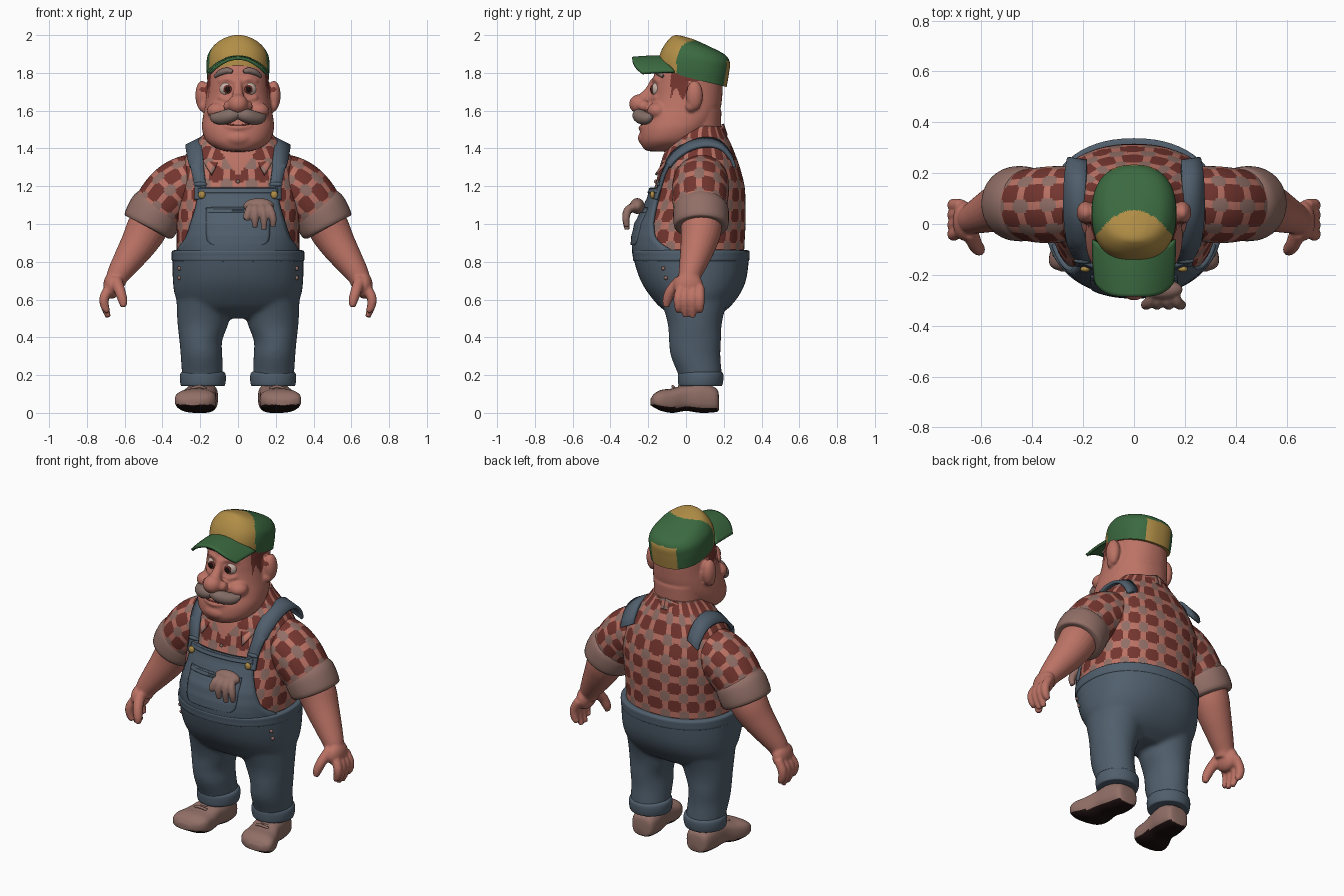
import bpy, bmesh, math
from mathutils import Vector

if "Cube" in bpy.data.objects:
    bpy.data.objects.remove(bpy.data.objects["Cube"])


def material(name, *rgb):
    m = bpy.data.materials.new(name)
    m.use_nodes = True
    m.diffuse_color = (*rgb, 1)
    m.node_tree.nodes["Principled BSDF"].inputs["Base Color"].default_value = (*rgb, 1)
    return m


skin = material("skin", .5, .17, .13)
rust = material("rust_red", .175, .036, .028)
taupe = material("taupe", .285, .16, .135)
denim = material("denim", .08, .114, .152)
green = material("green", .043, .142, .051)
yellow = material("mustard", .44, .27, .062)
grey = material("grey_hair", .23, .155, .135)
black = material("black", .012, .005, .005)
white = material("eye_white", .56, .43, .38)


# ---------- helpers ----------
def paint(ob, mats, rule):
    ob.data.materials.clear()
    for m in mats:
        ob.data.materials.append(m)
    for p in ob.data.polygons:
        p.material_index = rule(p)


def build(name, verts, faces, *mats):
    me = bpy.data.meshes.new(name)
    me.from_pydata(verts, [], faces)
    for m in mats:
        me.materials.append(m)
    bm = bmesh.new()
    bm.from_mesh(me)
    bmesh.ops.recalc_face_normals(bm, faces=bm.faces)
    bm.to_mesh(me)
    bm.free()
    ob = bpy.data.objects.new(name, me)
    bpy.context.collection.objects.link(ob)
    return ob


def loft(name, rings, *mats, rule=None, closed=True):
    n, m = len(rings[0]), len(rings)
    cols = n if closed else n - 1
    quads = [(i * n + j, i * n + (j + 1) % n, (i + 1) * n + (j + 1) % n, (i + 1) * n + j)
             for i in range(m - 1) for j in range(cols)]
    caps = [tuple(range(n)), tuple(range((m - 1) * n, m * n))] if closed else []
    ob = build(name, [p for r in rings for p in r], quads + caps, *mats)
    if rule:
        for k in range(len(quads)):
            p = ob.data.polygons[k]
            p.material_index = rule(p, (k % cols) / cols, (k // cols) / (m - 1))
    return ob


def resample(rows, k):
    """Smooth curve through rows of numbers, k steps per span."""
    out, top = [], len(rows) - 1
    for i in range(top):
        a, b, c, d = rows[max(i - 1, 0)], rows[i], rows[i + 1], rows[min(i + 2, top)]
        for s in range(k):
            t = s / k
            out.append([q + t / 2 * (r - p + t * (2 * p - 5 * q + 4 * r - w + t * (3 * (q - r) + w - p)))
                        for p, q, r, w in zip(a, b, c, d)])
    return out + [list(rows[-1])]


def power(v, e):
    return math.copysign(abs(v) ** e, v)


def oval(n, e):
    angles = [2 * math.pi * j / n for j in range(n)]
    return [(power(math.cos(a), e), power(math.sin(a), e)) for a in angles]


def stack(rows, n=48, k=6, e=.9):
    """Rows of height, half width, front, back."""
    return [[(hx * c, (f + b) / 2 + (b - f) / 2 * s, z) for c, s in oval(n, e)]
            for z, hx, f, b in resample(rows, k)]


def front(rows, x, z, e=.9):
    fine = resample(rows, 8)
    _, hx, f, b = min(fine, key=lambda r: abs(r[0] - z))
    c = min(abs(x) / hx, .99) ** (1 / e)
    return (f + b) / 2 - (b - f) / 2 * (1 - c * c) ** (e / 2)


def tube(name, rows, mat, n=14, k=5, rule=None, extra=()):
    """Rows of x, y, z, radius."""
    pts = resample(rows, k)
    P = [Vector(p[:3]) for p in pts]
    ref = Vector((0, 1, 0)) if abs((P[-1] - P[0]).normalized().y) < .8 else Vector((1, 0, 0))
    rings = []
    for i, p in enumerate(P):
        t = (P[min(i + 1, len(P) - 1)] - P[max(i - 1, 0)]).normalized()
        a = t.cross(ref).normalized()
        b = t.cross(a)
        rings.append([p + (a * c + b * s) * pts[i][3] for c, s in oval(n, 1)])
    return loft(name, rings, mat, *extra, rule=rule)


def ball(name, loc, size, mat):
    rings = [[(loc[0] + size[0] * math.sin(t) * c, loc[1] + size[1] * math.sin(t) * s, loc[2] + size[2] * math.cos(t))
              for c, s in oval(24, 1)] for t in [math.pi * (i + .1) / 14.2 for i in range(15)]]
    return loft(name, rings, mat)


def mirror(ob):
    mod = ob.modifiers.new("Mirror", 'MIRROR')
    mod.use_mirror_merge = False
    return ob


def thicken(ob, t):
    mod = ob.modifiers.new("Solidify", 'SOLIDIFY')
    mod.thickness, mod.offset = t, 0
    return ob


def fuse(name, parts, voxel, mat, soft=5):
    bpy.ops.object.select_all(action='DESELECT')
    for p in parts:
        p.select_set(True)
    ob = bpy.context.view_layer.objects.active = parts[0]
    bpy.ops.object.join()
    r = ob.modifiers.new("Remesh", 'REMESH')
    r.mode, r.voxel_size = 'VOXEL', voxel
    s = ob.modifiers.new("Smooth", 'SMOOTH')
    s.iterations = soft
    for m in (r, s):
        bpy.ops.object.modifier_apply(modifier=m.name)
    ob.name = name
    paint(ob, [mat], lambda p: 0)
    return ob


def plaid(a, b):
    def blob(u, v):
        return (abs((u % 1) - .5) ** 3 + abs((v % 1) - .5) ** 3) ** (1 / 3)
    return 1 if blob(a, b) < .36 else 2 if blob(a + .5, b + .5) < .27 else 0


# ---------- shirt ----------
torso = [(.8, .325, -.255, .305), (.9, .325, -.265, .31), (1, .325, -.245, .315), (1.1, .33, -.2, .315),
         (1.2, .33, -.165, .31), (1.3, .31, -.14, .285), (1.37, .275, -.118, .26), (1.43, .225, -.09, .235),
         (1.48, .18, -.07, .21), (1.52, .15, -.03, .19)]
loft("shirt_body", stack(torso, 180, 10), skin, rust, taupe,
     rule=lambda p, u, v: 0 if p.center.y < 0 and abs(p.center.x) < (p.center.z - 1.25) * .7
     else plaid(u * 18, p.center.z / .11))
mirror(tube("sleeve", [(.19, .09, 1.25, .13), (.27, .08, 1.215, .148), (.345, .075, 1.165, .15), (.415, .075, 1.085, .141),
                       (.47, .08, 1, .123)], skin, 90, 12,
            lambda p, u, v: plaid(u * 9, v * 4), (rust, taupe)))
mirror(tube("sleeve_cuff", [(.415, .078, 1.1, .12), (.422, .078, 1.09, .142), (.445, .08, 1.045, .148),
                            (.472, .08, .99, .143), (.476, .08, .982, .12)], taupe, 32, 3))
collar = []
for i in range(25):
    t = i / 24
    a = t * 2.75
    x, y, z = .165 * math.sin(a), .06 + .135 * math.cos(a), 1.53 - .13 * t
    flare = .022 + .06 * t ** 4
    collar.append([(x + flare * w * math.sin(a * .7), y + (.02 - .115 * t) * w, z - w * (.06 + .08 * t ** 3))
                   for w in [j / 8 for j in range(9)]])
thicken(mirror(loft("collar", collar, skin, rust, taupe, closed=False,
                    rule=lambda p, u, v: plaid(v * 5, u * 1.2))), .012)
ball("shirt_button", (0, front(torso, 0, 1.225) - .004, 1.225), (.01, .008, .01), taupe)

# ---------- overalls ----------
hips = [(.5, .19, -.03, .14), (.55, .295, -.125, .22), (.62, .333, -.19, .28), (.7, .345, -.24, .317),
        (.8, .347, -.274, .332), (.862, .345, -.282, .333)]
legs = [(.66, .16, .165, -.16, .25), (.54, .178, .146, -.115, .205), (.46, .187, .132, -.095, .188), (.38, .197, .113, -.09, .185),
        (.3, .193, .11, -.08, .182), (.2, .188, .108, -.04, .19), (.15, .186, .1, -.03, .185)]
parts = [loft("hips", stack(hips), denim)]
for s in (-1, 1):
    rings = stack([(z, hx, f, b) for z, cx, hx, f, b in legs], e=1)
    centres = resample([(l[1],) for l in legs], 6)
    parts.append(loft("leg", [[(x + s * c[0], y, z) for x, y, z in r] for r, c in zip(rings, centres)], denim))
fuse("overall_trousers", parts, .012, denim, 6)
cuff = [(.142, .1, -.02, .175), (.145, .116, -.038, .191), (.18, .122, -.043, .198), (.21, .118, -.04, .195), (.222, .1, -.02, .175)]
mirror(loft("trouser_cuff", [[(x + .186, y, z) for x, y, z in r] for r in stack(cuff, e=1)], denim))
band = [(.8, .335, -.26, .32), (.806, .35, -.279, .334), (.83, .351, -.282, .336), (.856, .35, -.285, .336), (.862, .335, -.27, .32)]
loft("waistband", stack(band, 64, 3), denim)


def plate(name, widths, lift, thick, mat):
    """Panel following the chest; widths are rows of height, half width."""
    grid = [[(w * u / 12, front(torso, w * u / 12, z) - lift, z) for u in range(-12, 13)]
            for z, w in resample(widths, 6)]
    return thicken(loft(name, grid, mat, closed=False), thick)


plate("bib", [(.82, .325), (.87, .31), (.93, .27), (1.02, .24), (1.1, .218), (1.19, .205)], .011, .022, denim)
plate("bib_hem", [(1.165, .207), (1.19, .206)], .015, .024, denim)
plate("bib_pocket", [(.888, .12), (.9, .15), (.93, .165), (1.02, .168), (1.085, .168)], .022, .012, denim)
plate("pocket_hem", [(1.06, .168), (1.085, .169)], .026, .012, denim)
path = [(.2, front(torso, .2, z) - .014, z, .03) for z in (1.13, 1.2)]
path += [(.213, front(torso, .213, 1.28) - .014, 1.28, .034), (.225, -.065, 1.355, .038), (.232, .02, 1.415, .041),
         (.233, .11, 1.433, .041), (.23, .185, 1.415, .041), (.225, .235, 1.36, .04), (.223, .25, 1.32, .038)]
strap = [[(x + w * c, y + w * c * .15, z - w * c * (.5 if w > .036 else 0)) for c in (-1, 0, 1)]
         for x, y, z, w in resample(path, 6)]
thicken(mirror(loft("shoulder_strap", strap, denim, closed=False)), .018)
mirror(ball("strap_buckle", (.2, front(torso, .2, 1.21) - .022, 1.21), (.036, .012, .012), denim))
mirror(ball("bib_button", (.192, front(torso, .19, 1.155) - .032, 1.155), (.019, .012, .021), yellow))
for z in (.765, .715):
    mirror(ball("side_button", (.31, front(hips, .31, z) - .002, z), (.011, .01, .011), taupe))

# ---------- glove hanging from the pocket ----------
parts = [ball("palm", (.11, -.258, 1.095), (.082, .04, .042), taupe)]
for x, tip, z in ((.075, .045, 1.035), (.095, .09, .982), (.125, .137, .97), (.155, .185, .985)):
    parts.append(tube("finger", [(x, -.265, 1.1, .018), ((x + tip) / 2, -.306, 1.075, .022),
                                 (tip, -.318, 1.03, .02), (tip, -.312, z, .014)], taupe))
fuse("pocket_glove", parts, .006, taupe, 3)

# ---------- arms and hands ----------
parts = [tube("forearm", [(.44, .08, 1.06, .11), (.485, .08, .97, .108), (.53, .065, .89, .095), (.59, .04, .8, .076),
                          (.635, .02, .73, .06), (.65, .01, .68, .05)], skin, 24),
         ball("palm", (.667, .012, .675), (.046, .078, .07), skin),
         tube("thumb", [(.645, -.03, .7, .032), (.625, -.08, .645, .029), (.61, -.1, .595, .025),
                        (.606, -.105, .56, .015)], skin)]
for y, z in ((-.04, .535), (-.003, .508), (.036, .506), (.074, .535)):
    parts.append(tube("finger", [(.678, y * .85 + .01, .67, .025), (.708, y, .61, .026), (.704, y, .56, .022),
                                 (.686, y, z, .014)], skin))
mirror(fuse("arm_and_hand", parts, .007, skin, 3))

# ---------- shoes ----------
shoe = [(.175, .185, .03, .085, .02), (.16, .185, .068, .13, .005), (.08, .19, .084, .16, 0), (0, .2, .086, .15, .01),
        (-.07, .215, .1, .13, .0), (-.13, .226, .108, .122, .01), (-.168, .236, .09, .102, .028), (-.187, .24, .045, .075, .04)]
mirror(loft("shoe", [[(cx + w * c, y, (t + b) / 2 + (t - b) / 2 * s) for c, s in oval(32, .7)]
                     for y, cx, w, t, b in resample(shoe, 5)], taupe, black,
            rule=lambda p, u, v: int(p.normal.z < -.5)))
for y in (-.06, -.025):
    mirror(tube("shoe_lace", [(.17, y, .128, .008), (.205, y - .01, .14, .008), (.25, y, .128, .008)], taupe, 8))

# ---------- head ----------
skull = [(1.385, .06, -.2, -.1), (1.4, .115, -.225, .0), (1.44, .168, -.243, .08), (1.5, .19, -.24, .13),
         (1.56, .187, -.22, .165), (1.62, .176, -.2, .185), (1.68, .167, -.185, .192), (1.74, .162, -.178, .195),
         (1.82, .154, -.16, .195), (1.88, .1, -.11, .15)]
neck = [(1.3, .14, -.1, .17), (1.42, .15, -.11, .18), (1.6, .155, -.1, .188)]
parts = [loft("skull", stack(skull), skin), loft("neck", stack(neck), skin),
         ball("nose_tip", (0, -.247, 1.635), (.054, .054, .052), skin),
         tube("nose_bridge", [(0, -.17, 1.76, .02), (0, -.19, 1.71, .025), (0, -.225, 1.66, .035), (0, -.24, 1.64, .035)], skin),
         ball("chin", (0, -.205, 1.455), (.08, .05, .045), skin),
         tube("lower_lip", [(-.07, -.225, 1.518, .008), (0, -.238, 1.508, .015), (.07, -.225, 1.518, .008)], skin)]
for s in (-1, 1):
    parts += [ball("nostril", (s * .048, -.222, 1.625), (.03, .034, .03), skin),
              ball("cheek", (s * .105, -.15, 1.6), (.06, .055, .045), skin),
              ball("ear", (s * .19, .045, 1.68), (.036, .045, .08), skin),
              ball("earlobe", (s * .185, .025, 1.625), (.026, .028, .032), skin)]
    for z, bend in ((1.76, .008), (1.665, -.008)):
        parts.append(tube("lid", [(s * x, front(skull, x, z) + .002, z + bend * k, .011)
                                  for x, k in ((.02, -1), (.058, 1), (.1, -1))], skin))
head = fuse("head", parts, .008, skin, 4)


def is_hair(p):
    c = p.center
    lock = 1.69 + .03 * math.sin(c.y * 90)
    return int(abs(c.x) > .115 and (-.08 < c.y < .01 and c.z > lock or .005 < c.y < .115 and c.z > 1.755 and abs(c.x) < .175))


paint(head, [skin, rust], is_hair)
mirror(ball("eyeball", (.058, -.143, 1.713), (.04, .04, .042), white))
mirror(ball("iris", (.056, -.179, 1.713), (.022, .008, .023), rust))
mirror(ball("pupil", (.056, -.184, 1.713), (.015, .006, .016), black))
mirror(tube("eyebrow", [(x, front(skull, x, z) - .004, z, r) for x, z, r in
                        ((.03, 1.805, .01), (.055, 1.812, .016), (.09, 1.803, .016), (.122, 1.78, .008))], grey))
mirror(tube("moustache", [(-.004, -.25, 1.582, .024), (.04, -.248, 1.574, .036), (.085, -.226, 1.562, .036),
                          (.12, -.2, 1.562, .028), (.142, -.18, 1.575, .01)], grey, 20))
tube("mouth_line", [(x / 100, front(skull, x / 100, 1.525) - .003, 1.522 + x * x / 4000, .005)
                    for x in range(-11, 12, 2)], rust, 8, 2)

# ---------- cap ----------
crown = [(-.148, .215, .163, 1.815, 1.725), (-.143, .228, .167, 1.88, 1.8), (-.122, .232, .158, 1.935, 1.855),
         (-.085, .205, .12, 1.983, 1.897), (-.05, .12, .06, 2, 1.942), (.02, .036, .008, 1.984, 1.98)]
rings = [[(hx * c, (f + b) / 2 + (b - f) / 2 * s, zf + (zb - zf) * (s + 1) / 2) for c, s in oval(120, .85)]
         for f, b, hx, zf, zb in resample(crown, 10)]
cap = loft("cap_crown", rings, green)
paint(cap, [green, yellow], lambda p: int(
    p.center.y < .055 - 4.5 * p.center.x ** 2 or (p.center.y > .12 and abs(p.center.x) < .085 and p.center.z < 1.862)))
brim = []
for i in range(13):
    t = i / 12
    row = []
    for j in range(-14, 15):
        u = j / 14
        reach = .155 * (1 - abs(u) ** 4 * .35)
        row.append((.16 * u * (1 - .06 * t * t), -.13 + .07 * u * u * (1 - t) - reach * t, 1.885 - .08 * u * u - .008 * t * t))
    brim.append(row)
thicken(loft("cap_brim", brim, green, closed=False), .016)

# ---------- shading ----------
bpy.ops.object.select_all(action='DESELECT')
for ob in bpy.context.scene.objects:
    if ob.type == 'MESH':
        ob.select_set(True)
        bpy.context.view_layer.objects.active = ob
bpy.ops.object.shade_smooth_by_angle(angle=math.radians(50))
